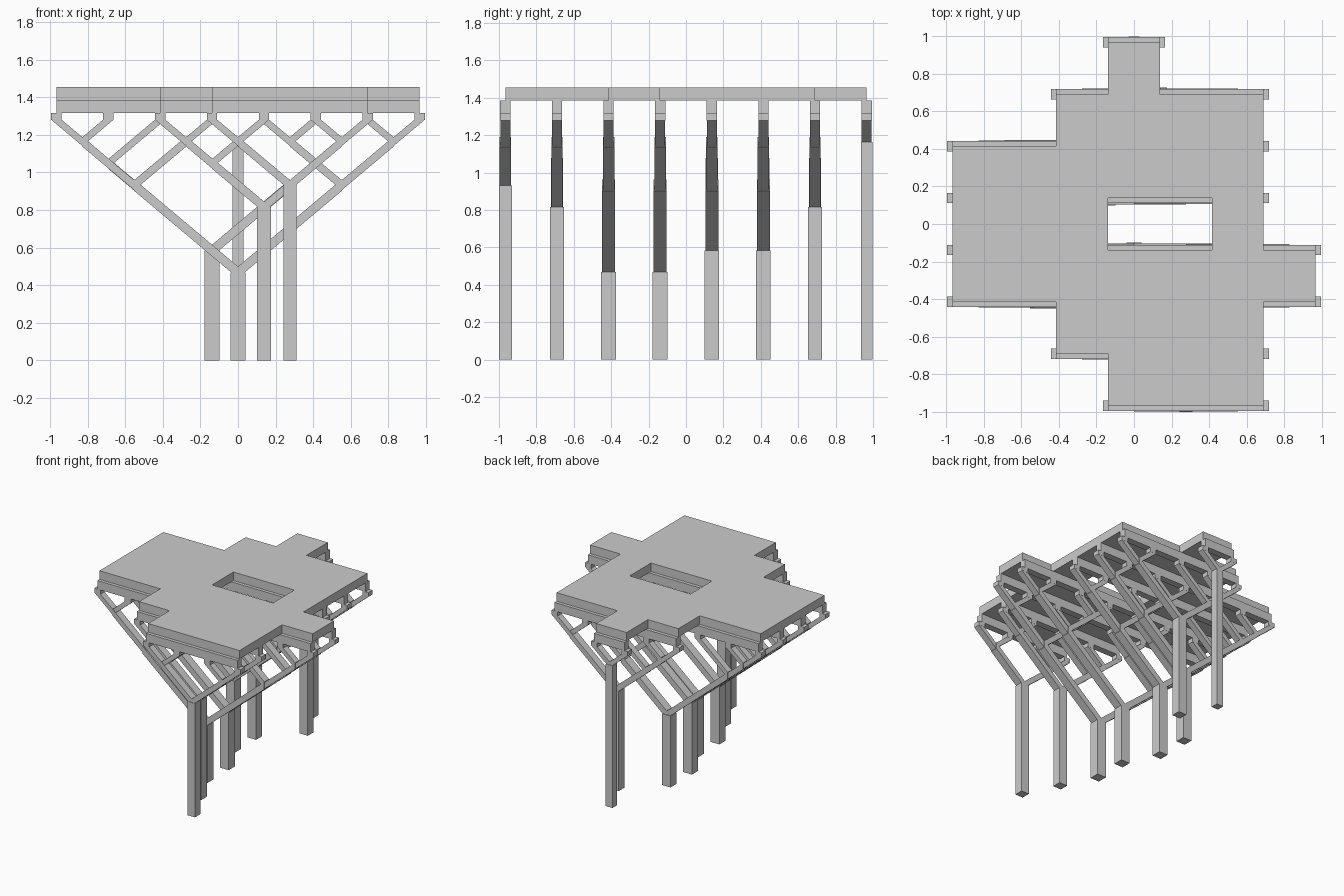
import bpy
import bmesh

if "Cube" in bpy.data.objects:
    bpy.data.objects.remove(bpy.data.objects["Cube"], do_unlink=True)

# One material for the whole structure
grey = bpy.data.materials.new("light_grey")
grey.use_nodes = True
colour = (0.6, 0.6, 0.6, 1)
grey.diffuse_color = colour
grey.node_tree.nodes["Principled BSDF"].inputs["Base Color"].default_value = colour

BAY = 0.276                      # grid spacing
SLOPE = 0.84                     # rise of every branch
TOP, BEAM_Z, SLAB_Z, ROOF_Z = 1.28, 1.315, 1.385, 1.455
STUB = 0.055
SPLIT = {3: 2, 5: 3, 7: 3}       # leaves that go left when a group is uneven


def grid(i):
    return BAY * (i - 3.5)


def finish(bm, name):
    bmesh.ops.recalc_face_normals(bm, faces=bm.faces)
    mesh = bpy.data.meshes.new(name)
    bm.to_mesh(mesh)
    bm.free()
    mesh.materials.append(grey)
    obj = bpy.data.objects.new(name, mesh)
    bpy.context.collection.objects.link(obj)


def plate(bm, outline, y, width):
    """Extrude an x-z outline along y, centred on y."""
    face = bm.faces.new([bm.verts.new((x, y - width / 2, z)) for x, z in outline])
    new = bmesh.ops.extrude_face_region(bm, geom=[face])["geom"]
    bmesh.ops.translate(bm, vec=(0, width, 0),
                        verts=[v for v in new if isinstance(v, bmesh.types.BMVert)])


def block(bm, x0, x1, z0, z1, y, width):
    plate(bm, [(x0, z0), (x1, z0), (x1, z1), (x0, z1)], y, width)


def size(n):
    """Member width grows with the number of leaves it carries."""
    return 0.053 * n ** 0.2


def node(a, b):
    return (grid(a) + grid(b)) / 2, TOP - SLOPE * (grid(b) - grid(a)) / 2


def grow(bm, a, b, y):
    """Split the group of leaves a..b in two and branch to each half."""
    n = b - a + 1
    if n == 1:
        block(bm, grid(a) - STUB / 2, grid(a) + STUB / 2, TOP, BEAM_Z, y, STUB)
        return
    x0, z0 = node(a, b)
    mid = a + SPLIT.get(n, n // 2)
    for c, d, side in ((a, mid - 1, -1), (mid, b, 1)):
        x1, z1 = node(c, d)
        w = size(d - c + 1)
        t = w * 0.44
        if c == d:               # level cut where a branch meets its stub
            end = [(x1 + side * t / SLOPE, z1), (x1 - side * t / SLOPE, z1)]
        else:
            end = [(x1, z1 - t), (x1, z1 + t)]
        plate(bm, [(x0, z0 - t)] + end + [(x0, z0 + t)], y, w)
        grow(bm, c, d, y)


# Branching frames: first and last leaf for each row, front to back
frames = [(3, 6), (2, 6), (0, 7), (0, 7), (0, 6), (0, 6), (2, 6), (3, 4)]
for j, (a, b) in enumerate(frames):
    y = grid(j)
    x, z = node(a, b)
    w = size(b - a + 1)
    bm = bmesh.new()
    block(bm, x - w / 2, x + w / 2, 0, z, y, w)
    finish(bm, f"post_{j + 1}")
    bm = bmesh.new()
    grow(bm, a, b, y)
    finish(bm, f"branches_{j + 1}")
    bm = bmesh.new()
    block(bm, grid(a), grid(b), BEAM_Z, SLAB_Z, y, STUB)
    finish(bm, f"beam_{j + 1}")

# Stepped roof slab with an opening, made of whole bays
bays = [(3, 6), (2, 6), (0, 7), (0, 6), (0, 6), (2, 6), (3, 4)]
bm = bmesh.new()
for j, (a, b) in enumerate(bays):
    for i in range(a, b):
        if j == 3 and i in (3, 4):
            continue
        bm.faces.new([bm.verts.new((grid(i + u), grid(j + v), SLAB_Z))
                      for u, v in ((0, 0), (1, 0), (1, 1), (0, 1))])
bmesh.ops.remove_doubles(bm, verts=bm.verts, dist=0.001)
new = bmesh.ops.extrude_face_region(bm, geom=bm.faces[:])["geom"]
bmesh.ops.translate(bm, vec=(0, 0, ROOF_Z - SLAB_Z),
                    verts=[v for v in new if isinstance(v, bmesh.types.BMVert)])
bmesh.ops.dissolve_limit(bm, angle_limit=0.01, verts=bm.verts, edges=bm.edges)
finish(bm, "roof_slab")
